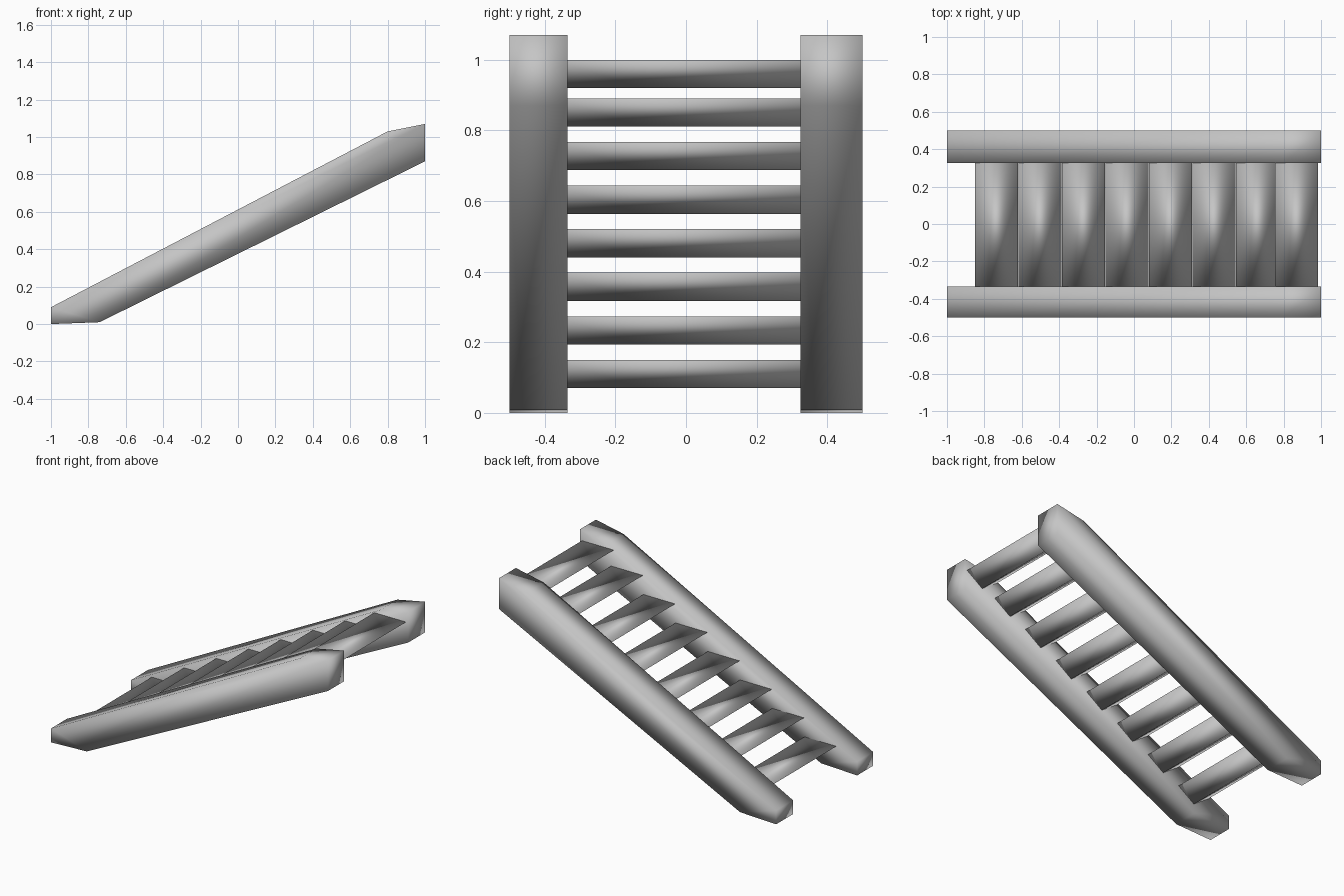
import bpy
import bmesh

cube = bpy.data.objects.get("Cube")
if cube:
    bpy.data.objects.remove(cube, do_unlink=True)

GREY = (0.56, 0.56, 0.56, 1.0)
mat = bpy.data.materials.new("plain_grey")
mat.use_nodes = True
mat.diffuse_color = GREY
mat.node_tree.nodes["Principled BSDF"].inputs["Base Color"].default_value = GREY


def prism(name, profile, y_front, y_back):
    """Extrude an x-z profile along y, with soft shading all round."""
    bm = bmesh.new()
    face = bm.faces.new([bm.verts.new((x, y_front, z)) for x, z in profile])
    ext = bmesh.ops.extrude_face_region(bm, geom=[face], use_keep_orig=True)
    moved = [v for v in ext["geom"] if isinstance(v, bmesh.types.BMVert)]
    bmesh.ops.translate(bm, verts=moved, vec=(0, y_back - y_front, 0))
    bmesh.ops.recalc_face_normals(bm, faces=bm.faces)
    for f in bm.faces:
        f.smooth = True
    mesh = bpy.data.meshes.new(name)
    bm.to_mesh(mesh)
    bm.free()
    mesh.materials.append(mat)
    obj = bpy.data.objects.new(name, mesh)
    bpy.context.collection.objects.link(obj)
    return obj


# Sloping side rails with cut ends
rail = [(-1, 0), (-1, 0.09), (0.8, 1.03), (1, 1.07), (1, 0.87), (-0.74, 0.01)]
prism("front_rail", rail, -0.5, -0.335)
prism("back_rail", rail, 0.325, 0.5)

# Rungs: flat on top, wedge-shaped underneath
HALF_WIDTH, DEPTH = 0.115, 0.08
for i in range(8):
    x = min(-0.735 + 0.2325 * i, 0.87)
    top = min(0.15 + 0.1235 * i, 1.0)
    wedge = [(x - HALF_WIDTH, top), (x + HALF_WIDTH, top), (x, top - DEPTH)]
    prism(f"rung_{i + 1}", wedge, -0.34, 0.33)
